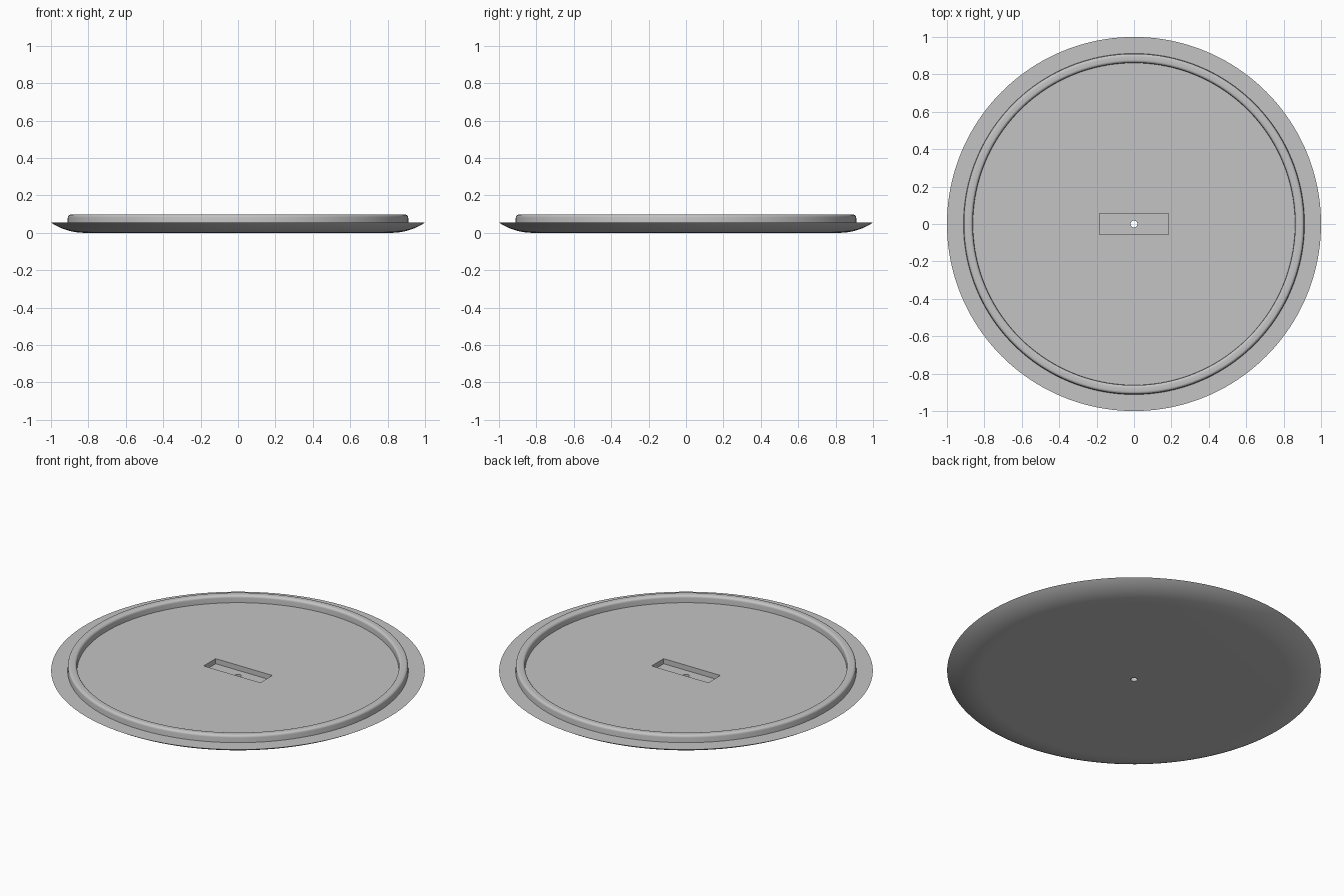
import bpy, bmesh, math

SEGMENTS = 160

if "Cube" in bpy.data.objects:
    bpy.data.objects.remove(bpy.data.objects["Cube"], do_unlink=True)

grey = bpy.data.materials.new("light_grey")
grey.use_nodes = True
colour = (0.55, 0.55, 0.55, 1)
grey.diffuse_color = colour
grey.node_tree.nodes["Principled BSDF"].inputs["Base Color"].default_value = colour


def arc(cx, cz, radius, start, end, steps):
    """Points of a circular arc in the r-z plane, angles in degrees."""
    angles = [math.radians(start + (end - start) * i / steps) for i in range(steps + 1)]
    return [(cx + radius * math.cos(a), cz + radius * math.sin(a)) for a in angles]


def finish(bm, name):
    bmesh.ops.recalc_face_normals(bm, faces=bm.faces)
    mesh = bpy.data.meshes.new(name)
    bm.to_mesh(mesh)
    bm.free()
    obj = bpy.data.objects.new(name, mesh)
    bpy.context.collection.objects.link(obj)
    mesh.materials.append(grey)
    return obj


def lathe(name, profile):
    """Turn a profile about z and close both ends with flat discs."""
    bm = bmesh.new()
    rings = [[bm.verts.new((r * math.cos(a), r * math.sin(a), z))
              for a in (math.tau * i / SEGMENTS for i in range(SEGMENTS))]
             for r, z in profile]
    for low, high in zip(rings, rings[1:]):
        for i in range(SEGMENTS):
            j = (i + 1) % SEGMENTS
            bm.faces.new((low[i], low[j], high[j], high[i]))
    bm.faces.new(rings[0])
    bm.faces.new(rings[-1])
    return finish(bm, name)


# Lid: dished underside, flat rim, raised ring with rounded top edges, flat floor
RIM, TOP = 0.055, 0.097
flat = 0.82
bend = ((1 - flat) ** 2 + RIM ** 2) / (2 * RIM)
sweep = math.degrees(math.asin((1 - flat) / bend))
fillet = 0.015
profile = arc(flat, bend, bend, -90, -90 + sweep, 14)
profile += [(0.912, RIM)]
profile += arc(0.91 - fillet, TOP - fillet, fillet, 0, 90, 6)
profile += arc(0.862 + fillet, TOP - fillet, fillet, 90, 180, 6)
profile += [(0.861, RIM)]
lid = lathe("lid", profile)

# Cutter for the rectangular slot
bm = bmesh.new()
bmesh.ops.create_cube(bm, size=1)
bmesh.ops.scale(bm, vec=(0.37, 0.112, 0.08), verts=bm.verts)
bmesh.ops.translate(bm, vec=(0, 0, 0.025 + 0.04), verts=bm.verts)
slot = finish(bm, "slot_cutter")

# Cutter for the small central hole
bm = bmesh.new()
bmesh.ops.create_cone(bm, cap_ends=True, segments=32, radius1=0.018, radius2=0.018, depth=0.3)
hole = finish(bm, "hole_cutter")

bpy.ops.object.select_all(action="DESELECT")
bpy.context.view_layer.objects.active = lid
lid.select_set(True)
for cutter in (slot, hole):
    cut = lid.modifiers.new(cutter.name, "BOOLEAN")
    cut.operation = "DIFFERENCE"
    cut.solver = "EXACT"
    cut.object = cutter
    bpy.ops.object.modifier_apply(modifier=cut.name)
    bpy.data.objects.remove(cutter, do_unlink=True)

bpy.ops.object.shade_smooth_by_angle(angle=math.radians(30))
